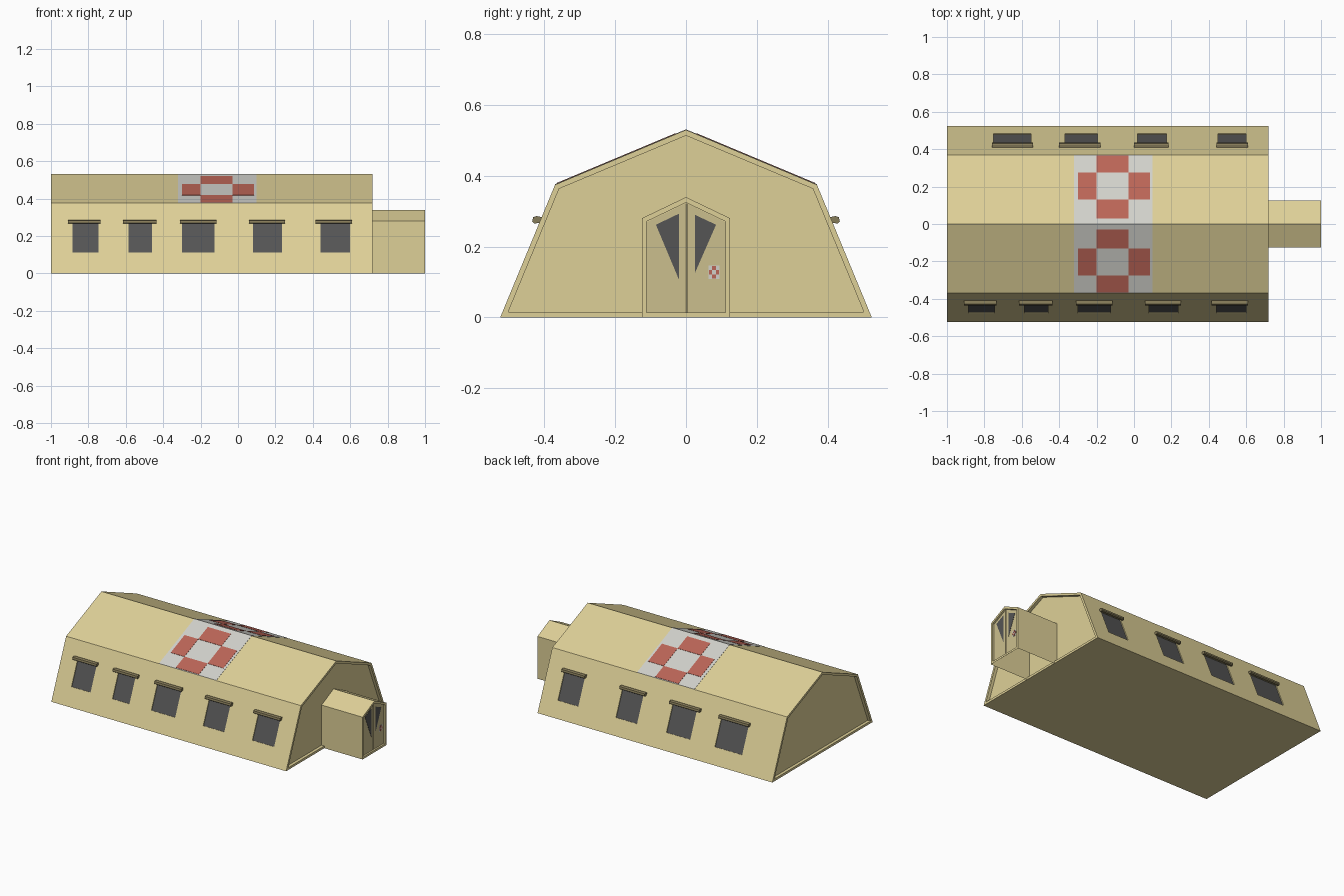
import bpy, bmesh

if "Cube" in bpy.data.objects:
    bpy.data.objects.remove(bpy.data.objects["Cube"])


def material(name, rgb):
    m = bpy.data.materials.new(name)
    m.diffuse_color = (*rgb, 1)
    m.use_nodes = True
    m.node_tree.nodes["Principled BSDF"].inputs["Base Color"].default_value = m.diffuse_color
    return m


SAND = material("sand_canvas", (0.73, 0.63, 0.31))
DOOR = material("door_canvas", (0.60, 0.52, 0.27))
ROLL = material("rolled_canvas", (0.24, 0.20, 0.10))
DARK = material("dark_mesh", (0.09, 0.09, 0.09))
WHITE = material("white_patch", (0.64, 0.64, 0.60))
RED = material("red_patch", (0.50, 0.13, 0.095))


def prisms(name, parts, mat, recess=None, open_shell=False):
    """Extrude (y, z) outlines along x; recess = {face side: (rim, depth)}."""
    bm = bmesh.new()
    for outline, x0, x1 in parts:
        a = [bm.verts.new((x0, y, z)) for y, z in outline]
        b = [bm.verts.new((x1, y, z)) for y, z in outline]
        n = len(a)
        bm.faces.new(a)
        bm.faces.new(b[::-1])
        for i in range(n):
            j = (i + 1) % n
            bm.faces.new((a[j], a[i], b[i], b[j]))
    bmesh.ops.recalc_face_normals(bm, faces=bm.faces)
    for side, (rim, depth) in (recess or {}).items():
        face = [f for f in bm.faces if f.normal.x * side > 0.9]
        bmesh.ops.inset_individual(bm, faces=face, thickness=rim, use_even_offset=True)
        bmesh.ops.inset_individual(bm, faces=face, thickness=0, depth=-depth)
    if open_shell:
        gone = [f for f in bm.faces if f.normal.x < -0.9
                or (f.normal.z < -0.9 and f.calc_center_median().z < 0.001)]
        bmesh.ops.delete(bm, geom=gone, context='FACES')
    me = bpy.data.meshes.new(name)
    bm.to_mesh(me)
    bm.free()
    me.materials.append(mat)
    ob = bpy.data.objects.new(name, me)
    bpy.context.collection.objects.link(ob)
    return ob


def gable(half, eave_half, eave, peak):
    return [(-half, 0), (-eave_half, eave), (0, peak), (eave_half, eave), (half, 0)]


def wall(s, z, d):
    """Point on the sloping side wall, d outwards."""
    return (s * (0.525 - z * 0.155 / 0.375 + d * 0.924), z + d * 0.382)


def wall_slab(s, z0, z1, d0, d1):
    return [wall(s, z0, d0), wall(s, z1, d0), wall(s, z1, d1), wall(s, z0, d1)]


def roof_slab(s, y0, y1, lift):
    h = [0.53 - y * 0.155 / 0.37 for y in (y0, y1)]
    return [(s * y0, h[0] - 0.003), (s * y1, h[1] - 0.003),
            (s * y1, h[1] + lift), (s * y0, h[0] + lift)]


# Tent body with recessed end walls
tent = prisms("tent_body", [(gable(0.525, 0.37, 0.375, 0.53), -1, 0.72)], SAND,
              {1: (0.015, 0.02), -1: (0.015, 0.02)})

# Side windows: (window x0, x1, roll x0, x1)
FRONT = [(-0.885, -0.745, -0.91, -0.735), (-0.585, -0.46, -0.615, -0.435),
         (-0.30, -0.125, -0.31, -0.115), (0.08, 0.235, 0.06, 0.25),
         (0.44, 0.60, 0.415, 0.61)]
BACK = [(-0.75, -0.55, -0.76, -0.54), (-0.37, -0.195, -0.40, -0.18),
        (0.02, 0.175, 0.0, 0.185), (0.45, 0.60, 0.44, 0.61)]
cuts, panes, rolls = [], [], []
for s, row, sill in ((-1, FRONT, 0.112), (1, BACK, 0.10)):
    roll = [wall(s, z, d) for z, d in ((0.268, -0.002), (0.261, 0.012), (0.263, 0.02),
                                       (0.275, 0.022), (0.281, 0.014), (0.284, -0.002))]
    for x0, x1, r0, r1 in row:
        cuts.append((wall_slab(s, sill, 0.272, -0.007, 0.02), x0, x1))
        panes.append((wall_slab(s, sill - 0.002, 0.274, -0.012, -0.0055), x0 - 0.002, x1 + 0.002))
        rolls.append((roll, r0, r1))
cutter = prisms("window_cutter", cuts, SAND)
mod = tent.modifiers.new("window_openings", 'BOOLEAN')
mod.operation, mod.object, mod.solver = 'DIFFERENCE', cutter, 'EXACT'
bpy.context.view_layer.objects.active = tent
tent.select_set(True)
bpy.ops.object.modifier_apply(modifier=mod.name)
bpy.data.objects.remove(cutter)
prisms("window_panes", panes, DARK)
prisms("window_rolls", rolls, ROLL)

# Checkered roof patches
prisms("roof_patch_white", [(roof_slab(s, 0, 0.37, 0.0015), -0.32, 0.10) for s in (-1, 1)], WHITE)
checks = [(0.03, 0.13, -0.20, -0.03), (0.275, 0.365, -0.20, -0.03),
          (0.13, 0.275, -0.30, -0.20), (0.13, 0.275, -0.03, 0.085)]
prisms("roof_patch_red", [(roof_slab(s, y0, y1, 0.003), x0, x1)
                          for s in (-1, 1) for y0, y1, x0, x1 in checks], RED)

# Entrance porch, open underneath
prisms("entrance_porch", [(gable(0.125, 0.125, 0.28, 0.34), 0.70, 1.0)], SAND,
       {1: (0.014, 0.014)}, open_shell=True)

# Double door with slanted windows
prisms("door_leaves", [
    ([(-0.111, 0.014), (-0.111, 0.269), (-0.001, 0.322), (-0.001, 0.014)], 0.984, 0.989),
    ([(0.005, 0.014), (0.005, 0.321), (0.111, 0.269), (0.111, 0.014)], 0.984, 0.989)], DOOR)
prisms("door_seam", [([(-0.001, 0.014), (-0.001, 0.322), (0.005, 0.321), (0.005, 0.014)],
                      0.984, 0.987)], ROLL)
prisms("door_windows", [
    ([(-0.085, 0.262), (-0.02, 0.293), (-0.02, 0.107)], 0.986, 0.9905),
    ([(0.025, 0.125), (0.025, 0.29), (0.085, 0.262)], 0.986, 0.9905)], DARK)


def rect(y0, y1, z0, z1):
    return [(y0, z0), (y1, z0), (y1, z1), (y0, z1)]


# Small checkered patch on the door
prisms("door_patch_white", [(rect(0.063, 0.095, 0.108, 0.147), 0.987, 0.9905)], WHITE)
prisms("door_patch_red", [(rect(*r), 0.987, 0.992) for r in (
    (0.073, 0.085, 0.110, 0.121), (0.073, 0.085, 0.134, 0.145),
    (0.065, 0.073, 0.121, 0.134), (0.085, 0.093, 0.121, 0.134))], RED)
